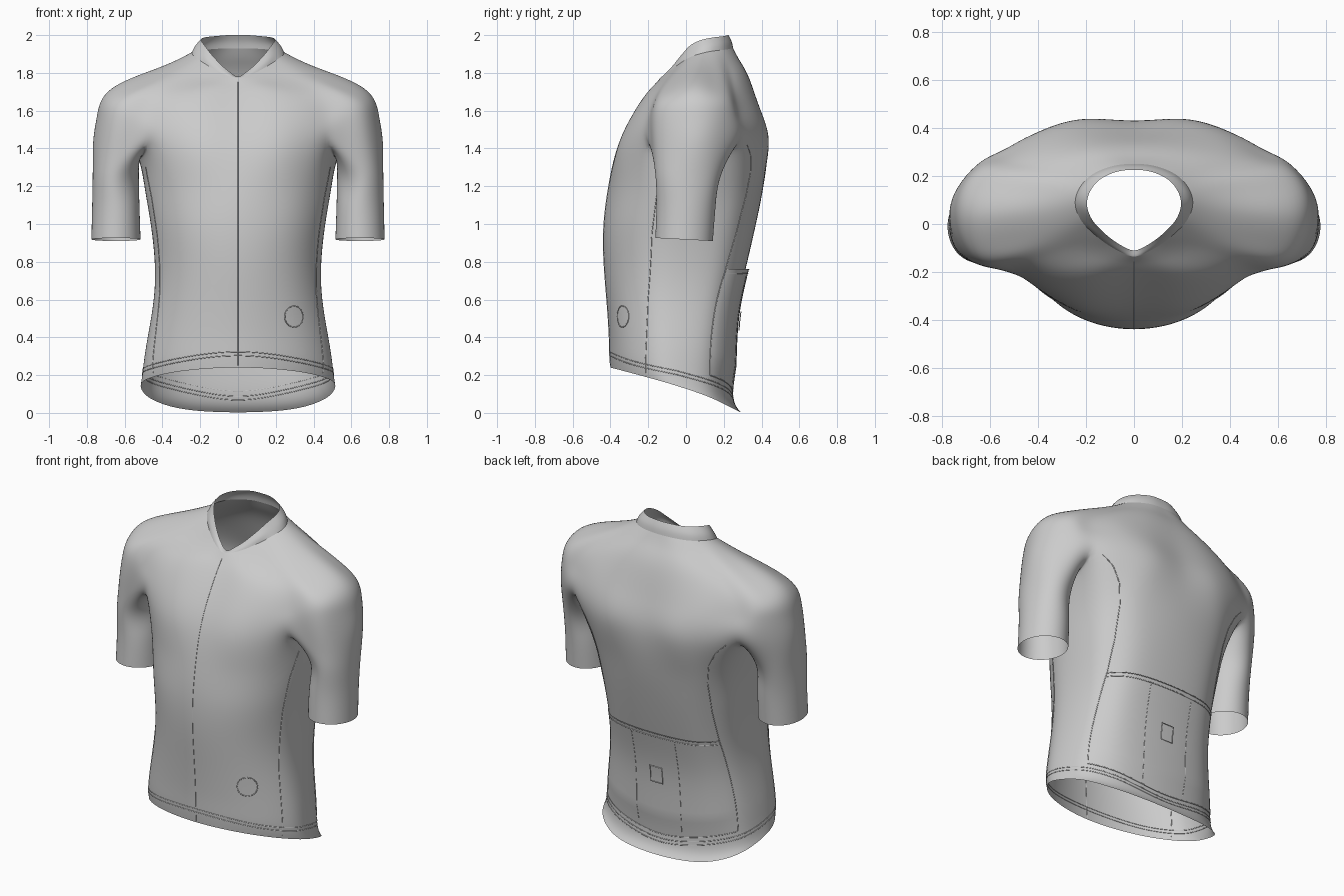
import bpy, bmesh, math
from mathutils import Vector
from mathutils.bvhtree import BVHTree

if "Cube" in bpy.data.objects:
    bpy.data.objects.remove(bpy.data.objects["Cube"])


def mirror_ring(half):
    """Front-centre to back-centre half outline -> full closed ring."""
    return list(half) + [(-p[0], p[1], p[2]) for p in reversed(half[1:-1])]


def lerp(a, b, t):
    return [tuple(Vector(p).lerp(Vector(q), t)) for p, q in zip(a, b)]


def limit(v):
    """Where a cage vertex ends up after subdivision."""
    edge = [e.other_vert(v).co for e in v.link_edges if e.is_boundary]
    if edge:
        return (4 * v.co + edge[0] + edge[1]) / 6
    n = len(v.link_edges)
    total = n * n * v.co
    for e in v.link_edges:
        total = total + 4 * e.other_vert(v).co
    for l in v.link_loops:
        total = total + l.link_loop_next.link_loop_next.vert.co
    return total / (n * (n + 5))


def shell(name, lofts, levels=3):
    """Loft closed rings, weld, and subdivide so the surface passes through them."""
    bm = bmesh.new()
    for rings in lofts:
        rows = [[bm.verts.new(p) for p in r] for r in rings]
        for a, b in zip(rows, rows[1:]):
            for i in range(len(a)):
                j = (i + 1) % len(a)
                bm.faces.new((a[i], a[j], b[j], b[i]))
    bmesh.ops.remove_doubles(bm, verts=bm.verts[:], dist=1e-4)
    bmesh.ops.recalc_face_normals(bm, faces=bm.faces[:])
    target = {v: v.co.copy() for v in bm.verts}
    for _ in range(12):
        shift = {v: target[v] - limit(v) for v in bm.verts}
        for v, d in shift.items():
            v.co += d
    ob = mesh_object(name, bm)
    sub = ob.modifiers.new("smooth", 'SUBSURF')
    sub.levels = sub.render_levels = levels
    return ob


def mesh_object(name, bm):
    me = bpy.data.meshes.new(name)
    bm.to_mesh(me)
    bm.free()
    me.shade_smooth()
    ob = bpy.data.objects.new(name, me)
    bpy.context.collection.objects.link(ob)
    return ob


# Lower torso rings: z front, z side, z back, half width, y front, y back, back squareness
def torso_ring(zf, zs, zb, w, yf, yb, nb):
    yc, half = (yf + yb) / 2, []
    for i in range(9):
        s, c = math.sin(math.pi * i / 8), math.cos(math.pi * i / 8)
        e = 2 / (1.85 + .25 * min(1, zs / 1.1) if c > 0 else nb)
        y, z = (yf, zf) if c > 0 else (yb, zb)
        k = abs(c)
        x = 0 if i in (0, 8) else w * s ** e
        half.append((x, yc + (y - yc) * k ** e, zs + (z - zs) * k))
    return half


torso = [torso_ring(*r) for r in (
    (.24, .145, .003, .515, -.40, .29, 2.5),
    (.315, .215, .085, .505, -.405, .25, 2.6),
    (.42, .36, .28, .485, -.408, .25, 2.7),
    (.60, .57, .52, .450, -.42, .265, 2.9),
    (.80, .78, .76, .440, -.435, .315, 2.9),
    (1.0, 1.0, 1.0, .462, -.435, .37, 2.8),
    (1.2, 1.2, 1.2, .495, -.41, .41, 2.8))]

# Shoulder rings, from armpit height in to the neck line
armpit = (.52, .03, 1.35)
chest = [(0, -.363, 1.40), (.20, -.357, 1.40), (.365, -.29, 1.41), (.48, -.20, 1.42),
         (.585, -.183, 1.43), (.695, -.14, 1.43), (.765, .01, 1.43), (.735, .15, 1.43),
         (.645, .247, 1.43), (.545, .28, 1.42), (.39, .385, 1.42), (.21, .437, 1.42), (0, .43, 1.42)]
upper = [(0, -.288, 1.56), (.19, -.287, 1.57), (.36, -.245, 1.575), (.475, -.20, 1.57),
         (.575, -.182, 1.58), (.68, -.13, 1.58), (.745, .02, 1.57), (.717, .16, 1.58),
         (.635, .25, 1.58), (.54, .288, 1.58), (.39, .355, 1.60), (.20, .395, 1.60), (0, .39, 1.60)]
yoke = [(0, -.21, 1.68), (.16, -.21, 1.69), (.31, -.185, 1.69), (.43, -.155, 1.69),
        (.53, -.138, 1.693), (.615, -.09, 1.695), (.667, .03, 1.717), (.65, .145, 1.705),
        (.585, .22, 1.70), (.49, .255, 1.70), (.36, .29, 1.74), (.18, .327, 1.77), (0, .335, 1.77)]
neck = [(0, -.135, 1.775), (.05, -.12, 1.785), (.10, -.092, 1.805), (.145, -.06, 1.83),
        (.185, -.025, 1.855), (.22, .015, 1.88), (.243, .07, 1.90), (.24, .12, 1.912),
        (.22, .16, 1.918), (.185, .198, 1.922), (.13, .228, 1.926), (.065, .246, 1.93), (0, .25, 1.93)]
torso.append(chest[:4] + [armpit] + chest[9:])


# Sleeve rings: z, centre x, radius x, centre y, radius y
def sleeve(side):
    rings = [chest[3:10] + [armpit]]
    for z, cx, rx, cy, ry in ((1.26, .647, .122, .01, .173), (1.1, .647, .125, 0, .156),
                              (.918, .646, .13, -.01, .152)):
        ring = []
        for k in range(8):
            a = math.radians(225 + 45 * k)
            ring.append((cx + rx * math.cos(a), cy + ry * math.sin(a), z - .008 * math.sin(a)))
        rings.append(ring)
    return [[(side * x, y, z) for x, y, z in r] for r in rings]


shoulders = [chest, upper, yoke, lerp(yoke, neck, .6), neck]
body = shell("jersey_body", [[mirror_ring(r) for r in torso],
                             [mirror_ring(r) for r in shoulders], sleeve(1), sleeve(-1)])

# Stand-up collar
collar_top = [(x * .8, .06 + (y - .06) * .87, z + .07 * min(1, .08 + i / 6))
              for i, (x, y, z) in enumerate(neck)]
collar_mid = [(x * 1.03, y + .004 * (1 if y > 0 else -1), z) for x, y, z in lerp(neck, collar_top, .5)]
shell("collar", [[mirror_ring(r) for r in (neck, collar_mid, collar_top)]])

# Lookup of the torso surface by angle (0 = back, 180 = front) and height
bpy.context.view_layer.update()
tree = BVHTree.FromObject(body, bpy.context.evaluated_depsgraph_get())


def surf(deg, z, off=0.0):
    a = math.radians(deg)
    d = Vector((math.sin(a), math.cos(a), 0))
    start = Vector((0, -.05, z))
    hit = tree.ray_cast(start, d)[0]
    return (hit if hit else start + d * .3) + d * off


def seam(name, pts, closed=False, r=.0025):
    cu = bpy.data.curves.new(name, 'CURVE')
    cu.dimensions = '3D'
    cu.bevel_depth, cu.bevel_resolution = r, 1
    sp = cu.splines.new('POLY')
    sp.points.add(len(pts) - 1)
    for q, p in zip(sp.points, pts):
        q.co = (*p, 1)
    sp.use_cyclic_u = closed
    ob = bpy.data.objects.new(name, cu)
    bpy.context.collection.objects.link(ob)


def panel(name, f, nu, nv):
    bm = bmesh.new()
    g = [[bm.verts.new(f(i / nu, j / nv)) for i in range(nu + 1)] for j in range(nv + 1)]
    for j in range(nv):
        for i in range(nu):
            bm.faces.new((g[j][i], g[j][i + 1], g[j + 1][i + 1], g[j + 1][i]))
    bmesh.ops.remove_doubles(bm, verts=bm.verts[:], dist=1e-5)
    bmesh.ops.recalc_face_normals(bm, faces=bm.faces[:])
    return mesh_object(name, bm)


# Back pocket panel, slightly proud of the body and open along the top
def pocket(u, v, lift=0.0):
    t = 2 * u - 1
    a = t * (68 - 13 * v * v)
    low = .2 - .085 * (math.cos(math.radians(a)) - .37) / .63
    off = .002 + .016 * (1 - t ** 6) * min(1, v * 5) + lift
    return surf(a, low + (.76 - low) * v, off)


panel("back_pocket", pocket, 48, 20)
for k, v in enumerate((.965, 1)):
    seam(f"pocket_top_seam_{k}", [pocket(i / 40, v) for i in range(41)])
for k, u in enumerate((.31, .69)):
    seam(f"pocket_divider_{k}", [pocket(u, .05 + .9 * i / 20) for i in range(21)], r=.0015)
seam("pocket_bottom_seam", [pocket(i / 40, 0) for i in range(41)])


# Raised patches: small square on the pocket, disc on the lower front
def square(u, v):
    return pocket(.5 + (u - .5) * .105, .5 + .15 * v, .006)


def disc(u, v, r=.056):
    a, r = 2 * math.pi * u, r * v
    return surf(134 + math.degrees(r * math.cos(a) / .42), .51 + r * math.sin(a), .003)


panel("pocket_patch", square, 6, 6)
seam("pocket_patch_edge", [square(*p) for p in ((0, 0), (.5, 0), (1, 0), (1, .5), (1, 1), (.5, 1), (0, 1), (0, .5))], True, .003)
panel("round_patch", disc, 32, 4)
seam("round_patch_edge", [disc(i / 32, 1) for i in range(32)], True)

# Front zip
seam("front_zip", [surf(180, .25 + 1.5 * i / 50) for i in range(51)], r=.002)


# Hem band stitching
def hem(a, rise):
    c = math.cos(math.radians(a))
    return surf(a, .215 + rise + (-.135 * c if c > 0 else -.1 * c))


for k, rise in enumerate((-.012, .008)):
    seam(f"hem_seam_{k}", [hem(3 * i, rise) for i in range(120)], True)


# Side panel seams: angle at each height, interpolated
def track(keys, n=40):
    pts = []
    for i in range(n + 1):
        z = keys[0][0] + (keys[-1][0] - keys[0][0]) * i / n
        for (z0, a0), (z1, a1) in zip(keys, keys[1:]):
            if z <= z1 + 1e-6:
                pts.append((a0 + (a1 - a0) * (z - z0) / (z1 - z0), z))
                break
    return pts


front_keys = ((.21, 110), (.6, 110), (.95, 107), (1.15, 103), (1.3, 97))
back_keys = ((.76, 55), (.95, 49), (1.15, 45), (1.27, 45), (1.36, 48), (1.42, 53))
for side, label in ((1, "left"), (-1, "right")):
    seam(f"front_side_seam_{label}", [surf(side * a, z) for a, z in track(front_keys)])
    seam(f"back_side_seam_{label}", [surf(side * a, z) for a, z in track(back_keys)])
    edge = 1 if side > 0 else 0
    seam(f"pocket_side_seam_{label}", [pocket(edge, i / 20) for i in range(21)])
